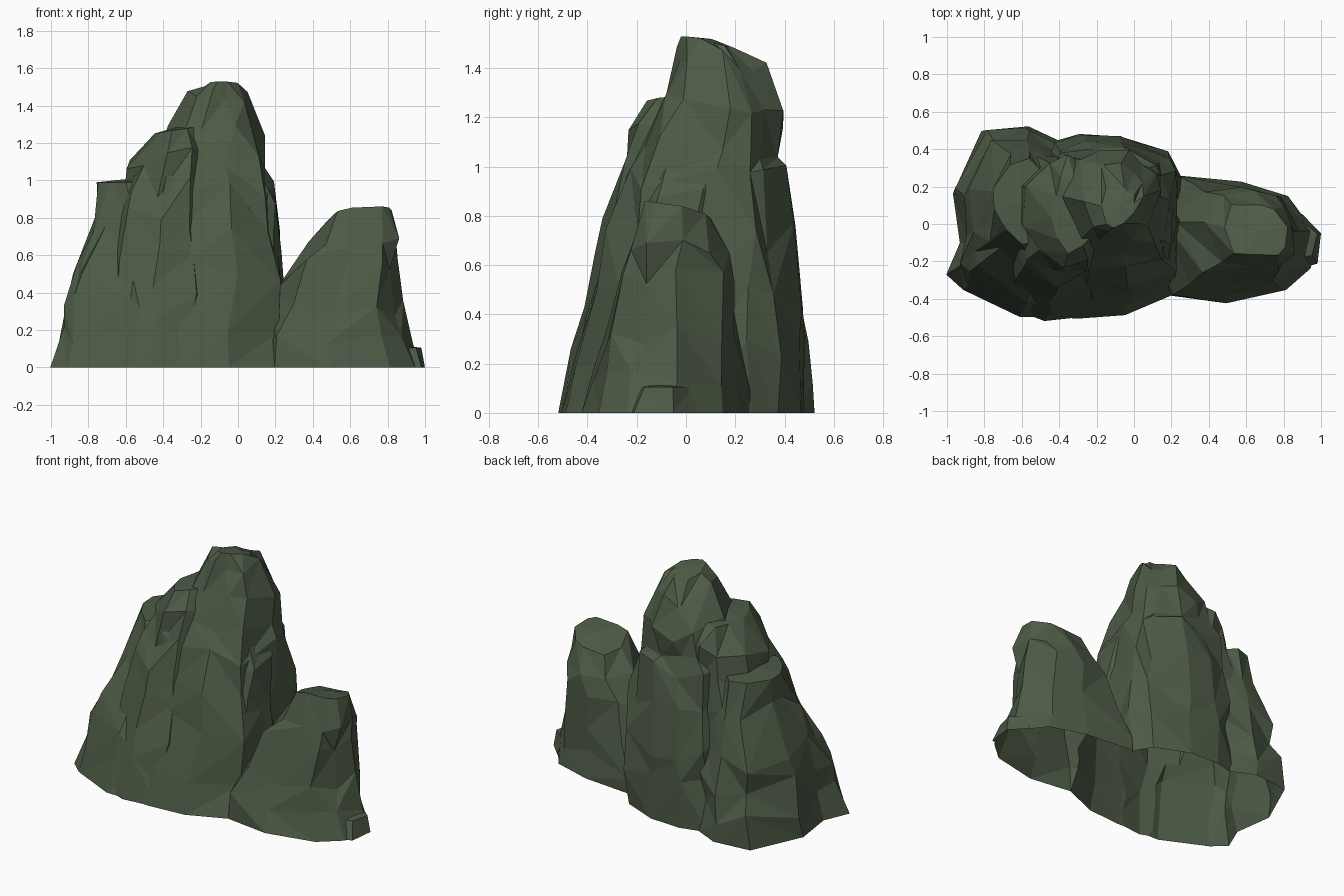
import bpy, bmesh, math, random
from mathutils import Vector

if "Cube" in bpy.data.objects:
    bpy.data.objects.remove(bpy.data.objects["Cube"])

random.seed(5)
stone = bpy.data.materials.new("mossy dark green stone")
stone.diffuse_color = (0.075, 0.105, 0.062, 1)
stone.use_nodes = True
stone.node_tree.nodes["Principled BSDF"].inputs["Base Color"].default_value = stone.diffuse_color


def squarish(sides):
    """Regular rounded-square ground plan."""
    pts = []
    for i in range(sides):
        a = 2 * math.pi * (i + 0.3) / sides
        c, s = math.cos(a), math.sin(a)
        r = (abs(c) ** 3 + abs(s) ** 3) ** (-1 / 3)
        pts.append((c * r, s * r))
    return pts


def crag(name, plan, rings, rough=0.028, step=0.2, tilt=(0, 0)):
    """Faceted rock: a ground plan fitted to rings of (z, x0, x1, y0, y1), rounding off upward."""
    n = len(plan)
    xs, ys = [p[0] for p in plan], [p[1] for p in plan]
    unit = [(2 * (x - min(xs)) / (max(xs) - min(xs)) - 1,
             2 * (y - min(ys)) / (max(ys) - min(ys)) - 1) for x, y in plan]
    # add in-between rings so facets stay chunky
    full = [(-0.1,) + rings[0][1:], rings[0]]
    for a, b in zip(rings, rings[1:]):
        k = max(1, round((b[0] - a[0]) / step))
        full += [tuple(p + (q - p) * i / k for p, q in zip(a, b)) for i in range(1, k + 1)]
    ztop = full[-1][0]
    bm = bmesh.new()
    loops = []
    for k, (z, x0, x1, y0, y1) in enumerate(full):
        loop = []
        amp = rough if k > 1 else 0.004
        gap = z - full[k - 1][0] if k > 1 and z < ztop else 0
        h = max(0, z / ztop)
        for ux, uy in unit:
            s = 1 - 0.6 * h + 0.58 * h / math.hypot(ux, uy)
            dx, dy = ux * s * (x1 - x0) / 2, uy * s * (y1 - y0) / 2
            lift = h ** 3 * (tilt[0] * dx + tilt[1] * dy)
            loop.append(bm.verts.new(((x0 + x1) / 2 + dx + random.uniform(-amp, amp),
                                      (y0 + y1) / 2 + dy + random.uniform(-amp, amp),
                                      z + lift + random.uniform(-0.35, 0.35) * gap)))
        loops.append(loop)
    for lo, hi in zip(loops, loops[1:]):
        for i in range(n):
            a, b, c, d = lo[i], lo[(i + 1) % n], hi[(i + 1) % n], hi[i]
            for t in random.choice((((a, b, c), (a, c, d)), ((a, b, d), (b, c, d)))):
                bm.faces.new(t)
    # slightly domed top and closed underside
    top = bm.verts.new(sum((v.co for v in loops[-1]), Vector()) / n + Vector((0, 0, 0.015)))
    for i in range(n):
        bm.faces.new((loops[-1][i], loops[-1][(i + 1) % n], top))
    bm.faces.new(loops[0][::-1])
    bmesh.ops.recalc_face_normals(bm, faces=bm.faces)
    me = bpy.data.meshes.new(name)
    bm.to_mesh(me)
    bm.free()
    me.materials.append(stone)
    ob = bpy.data.objects.new(name, me)
    bpy.context.collection.objects.link(ob)
    return ob


# Tall central peak
rock = crag("rock_outcrop", [
    (0.23, 0.05), (0.22, 0.26), (0.15, 0.37), (-0.07, 0.47), (-0.28, 0.48), (-0.46, 0.43),
    (-0.6, 0.0), (-0.5, -0.49), (-0.3, -0.51), (-0.05, -0.49), (0.2, -0.38)], [
    (0, -0.60, 0.23, -0.51, 0.48), (0.50, -0.59, 0.26, -0.38, 0.46),
    (0.95, -0.50, 0.18, -0.26, 0.41), (1.25, -0.36, 0.125, -0.12, 0.38),
    (1.42, -0.26, 0.06, -0.05, 0.32), (1.505, -0.20, 0.00, 0.00, 0.20)], tilt=(0, -0.25))

parts = [
    # Front-left shoulder of the peak
    crag("middle_shoulder", squarish(10), [
        (0, -0.80, -0.06, -0.515, 0.42), (0.80, -0.65, -0.12, -0.33, 0.39),
        (1.13, -0.575, -0.16, -0.23, 0.35), (1.27, -0.45, -0.20, -0.14, 0.25)], tilt=(0.15, 0)),
    # Low, broad left shoulder
    crag("left_shoulder", [
        (-0.3, 0.0), (-0.4, 0.44), (-0.58, 0.52), (-0.82, 0.5), (-0.97, 0.16),
        (-0.93, -0.1), (-1.0, -0.27), (-0.92, -0.35), (-0.62, -0.5), (-0.4, -0.5)], [
        (0, -1.0, -0.28, -0.50, 0.52), (0.52, -0.885, -0.32, -0.34, 0.46),
        (0.80, -0.785, -0.36, -0.23, 0.42), (0.99, -0.74, -0.44, -0.10, 0.34)]),
    # Separate right-hand peak
    crag("right_peak", [
        (0.05, 0.0), (0.23, 0.26), (0.58, 0.23), (0.83, 0.15), (1.0, -0.07),
        (0.95, -0.24), (0.82, -0.35), (0.5, -0.42), (0.2, -0.38)], [
        (0, 0.05, 0.99, -0.42, 0.26), (0.13, 0.09, 0.935, -0.395, 0.25),
        (0.52, 0.23, 0.87, -0.29, 0.21), (0.66, 0.36, 0.875, -0.25, 0.18),
        (0.82, 0.47, 0.82, -0.18, 0.11)], tilt=(0.12, -0.25)),
    # Buttress on the right flank of the peak
    crag("right_buttress", squarish(8), [
        (0, -0.20, 0.24, -0.42, 0.20), (0.90, -0.16, 0.205, -0.21, 0.20),
        (1.02, -0.10, 0.15, -0.14, 0.18)]),
    # Foot stone at the far right
    crag("right_foot", squarish(6), [
        (0, 0.75, 1.0, -0.25, 0.05), (0.105, 0.75, 0.985, -0.2, 0.03)], rough=0.006),
]

# Fuse the crags into one skin
for p in parts:
    m = rock.modifiers.new(p.name, 'BOOLEAN')
    m.operation, m.solver, m.object = 'UNION', 'EXACT', p
dg = bpy.context.evaluated_depsgraph_get()
bm = bmesh.new()
bm.from_mesh(rock.evaluated_get(dg).to_mesh())
rock.modifiers.clear()
for p in parts:
    bpy.data.objects.remove(p)

# Slice flat at the ground, leaving the base open
bmesh.ops.bisect_plane(bm, geom=bm.verts[:] + bm.edges[:] + bm.faces[:], dist=1e-5,
                       plane_co=(0, 0, 0), plane_no=(0, 0, 1), clear_inner=True)
low = [f for f in bm.faces if all(v.co.z < 1e-4 for v in f.verts)]
bmesh.ops.delete(bm, geom=low, context='FACES')
for f in bm.faces:
    f.smooth = False
    f.material_index = 0
bm.to_mesh(rock.data)
bm.free()
